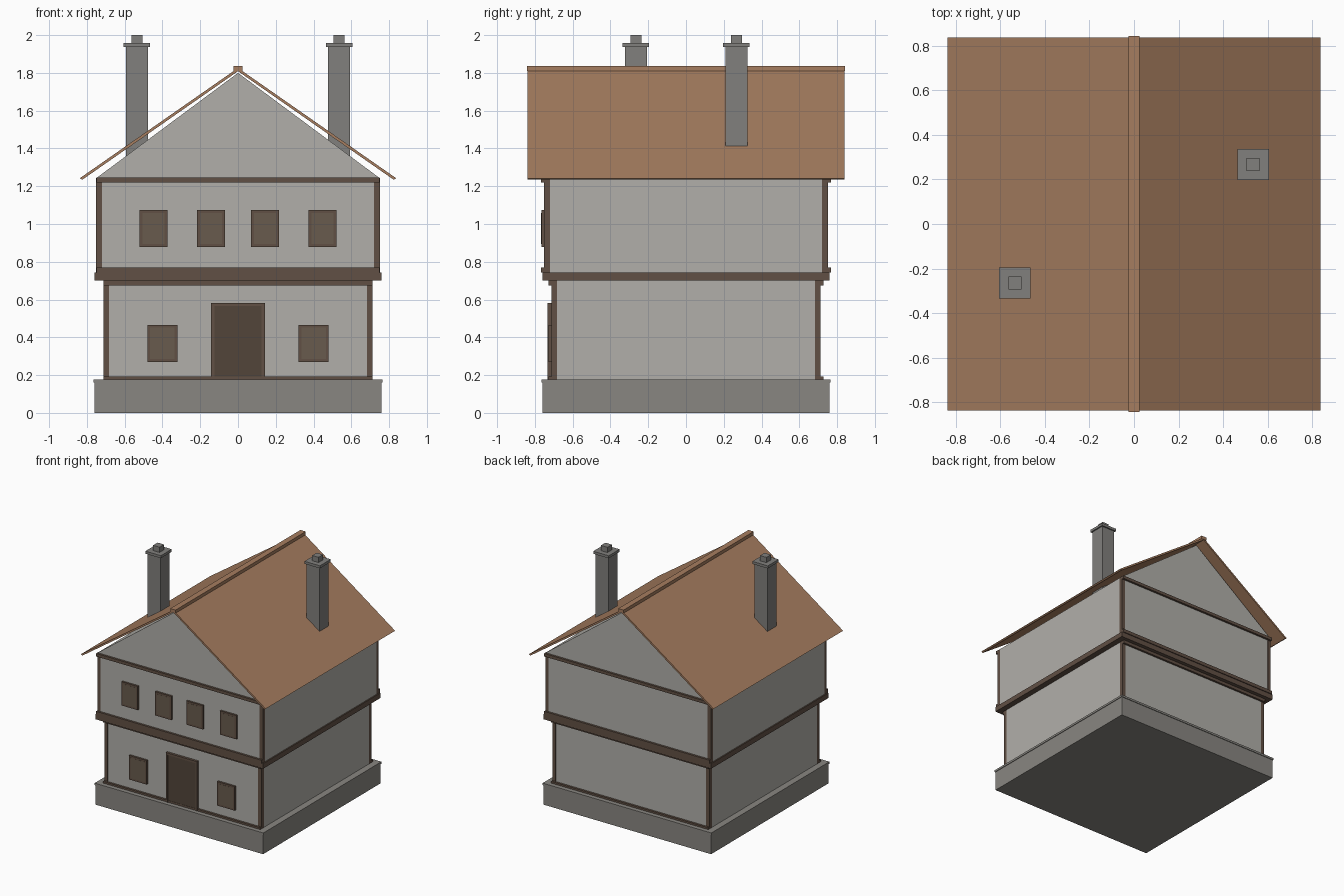
import bpy
import math

if "Cube" in bpy.data.objects:
    bpy.data.objects.remove(bpy.data.objects["Cube"])


def material(name, r, g, b):
    m = bpy.data.materials.new(name)
    m.diffuse_color = (r, g, b, 1)
    m.use_nodes = True
    m.node_tree.nodes["Principled BSDF"].inputs["Base Color"].default_value = m.diffuse_color
    return m


PLASTER = material("plaster", 0.44, 0.43, 0.40)
STONE = material("stone", 0.25, 0.24, 0.22)
BRICK = material("chimney_stone", 0.22, 0.215, 0.205)
WOOD = material("timber", 0.12, 0.08, 0.058)
DOOR = material("door_wood", 0.085, 0.06, 0.042)
PANE = material("window_pane", 0.14, 0.105, 0.075)
ROOF = material("roof_tiles", 0.38, 0.205, 0.115)


def mesh(name, verts, faces, mat):
    me = bpy.data.meshes.new(name)
    me.from_pydata(verts, [], faces)
    me.materials.append(mat)
    ob = bpy.data.objects.new(name, me)
    bpy.context.collection.objects.link(ob)
    return ob


def prism(name, profile, y0, y1, mat):
    """Extrude a counter-clockwise (x, z) profile from y0 (front) to y1 (back)."""
    n = len(profile)
    verts = [(x, y, z) for y in (y0, y1) for x, z in profile]
    faces = [tuple(range(n)), tuple(range(2 * n - 1, n - 1, -1))]
    faces += [(i, i + n, (i + 1) % n + n, (i + 1) % n) for i in range(n)]
    return mesh(name, verts, faces, mat)


def box(name, x0, x1, y0, y1, z0, z1, mat):
    return prism(name, [(x0, z0), (x1, z0), (x1, z1), (x0, z1)], y0, y1, mat)


def block(name, half, z0, z1, mat, cx=0, cy=0):
    return box(name, cx - half, cx + half, cy - half, cy + half, z0, z1, mat)


# Stone base, storeys and the jetty beam between them
block("foundation", 0.76, 0, 0.16, STONE)
block("foundation_cap", 0.765, 0.16, 0.177, STONE)
block("ground_floor", 0.712, 0.177, 0.70, PLASTER)
block("jetty_beam", 0.76, 0.70, 0.742, WOOD)
block("upper_floor", 0.75, 0.742, 1.243, PLASTER)

# Gable block under the roof
prism("gable", [(-0.75, 1.243), (0.75, 1.243), (0, 1.80)], -0.75, 0.75, PLASTER)

# Horizontal rails on front and back: name, half width, wall y, z range
for name, hw, wall, z0, z1 in (
    ("ground_sill_rail", 0.712, 0.712, 0.177, 0.192),
    ("ground_top_rail", 0.712, 0.712, 0.675, 0.70),
    ("upper_sill_rail", 0.75, 0.75, 0.742, 0.77),
    ("eaves_rail", 0.75, 0.75, 1.22, 1.245),
):
    box(name + "_front", -hw, hw, -wall - 0.017, -wall + 0.01, z0, z1, WOOD)
    box(name + "_back", -hw, hw, wall - 0.01, wall + 0.017, z0, z1, WOOD)

# Corner posts, practically flush with the walls
for level, wall, z0, z1 in (("ground", 0.712, 0.177, 0.70), ("upper", 0.75, 0.742, 1.243)):
    for sx in (-1, 1):
        for sy in (-1, 1):
            c = wall - 0.0145
            block(level + "_corner_post", 0.015, z0, z1, WOOD, sx * c, sy * c)


# Front windows: timber frame with a nearly flush pane
def window(name, x, z, w, h, wall):
    face = -wall - 0.016
    box(name + "_frame", x - w / 2, x + w / 2, face, -wall + 0.01, z - h / 2, z + h / 2, WOOD)
    w, h = w - 0.03, h - 0.03
    box(name + "_pane", x - w / 2, x + w / 2, face - 0.001, -wall, z - h / 2, z + h / 2, PANE)


for x in (-0.447, -0.143, 0.143, 0.447):
    window("upper_window", x, 0.977, 0.148, 0.195, 0.75)
for x in (-0.4, 0.4):
    window("ground_window", x, 0.368, 0.16, 0.197, 0.712)

# Door with jambs and lintel
box("door", -0.125, 0.125, -0.727, -0.70, 0.177, 0.565, DOOR)
for sx in (-1, 1):
    x0, x1 = sorted((sx * 0.125, sx * 0.142))
    box("door_jamb", x0, x1, -0.732, -0.70, 0.177, 0.582, WOOD)
box("door_lintel", -0.125, 0.125, -0.732, -0.70, 0.565, 0.582, WOOD)

# Roof slopes as thin slabs, and the ridge beam
angle = math.atan2(1.826 - 1.246, 0.832)
t = 0.014
dx, dz = t * math.sin(angle), t * math.cos(angle)
slope = [(0, 1.826), (0, 1.826 - t / math.cos(angle)), (0.832 - dx + 0.0, 1.246 - dz), (0.838, 1.242)]
prism("roof_right", slope, -0.838, 0.838, ROOF)
prism("roof_left", [(-x, z) for x, z in reversed(slope)], -0.838, 0.838, ROOF)
box("roof_ridge", -0.024, 0.024, -0.843, 0.843, 1.81, 1.836, ROOF)

# Two chimneys placed diagonally
for side, cx, cy in (("right", 0.535, 0.267), ("left", -0.535, -0.265)):
    block("chimney_shaft_" + side, 0.059, 1.34, 1.936, BRICK, cx, cy)
    block("chimney_cap_" + side, 0.07, 1.936, 1.957, BRICK, cx, cy)
    block("chimney_pot_" + side, 0.029, 1.957, 2.0, BRICK, cx, cy)
